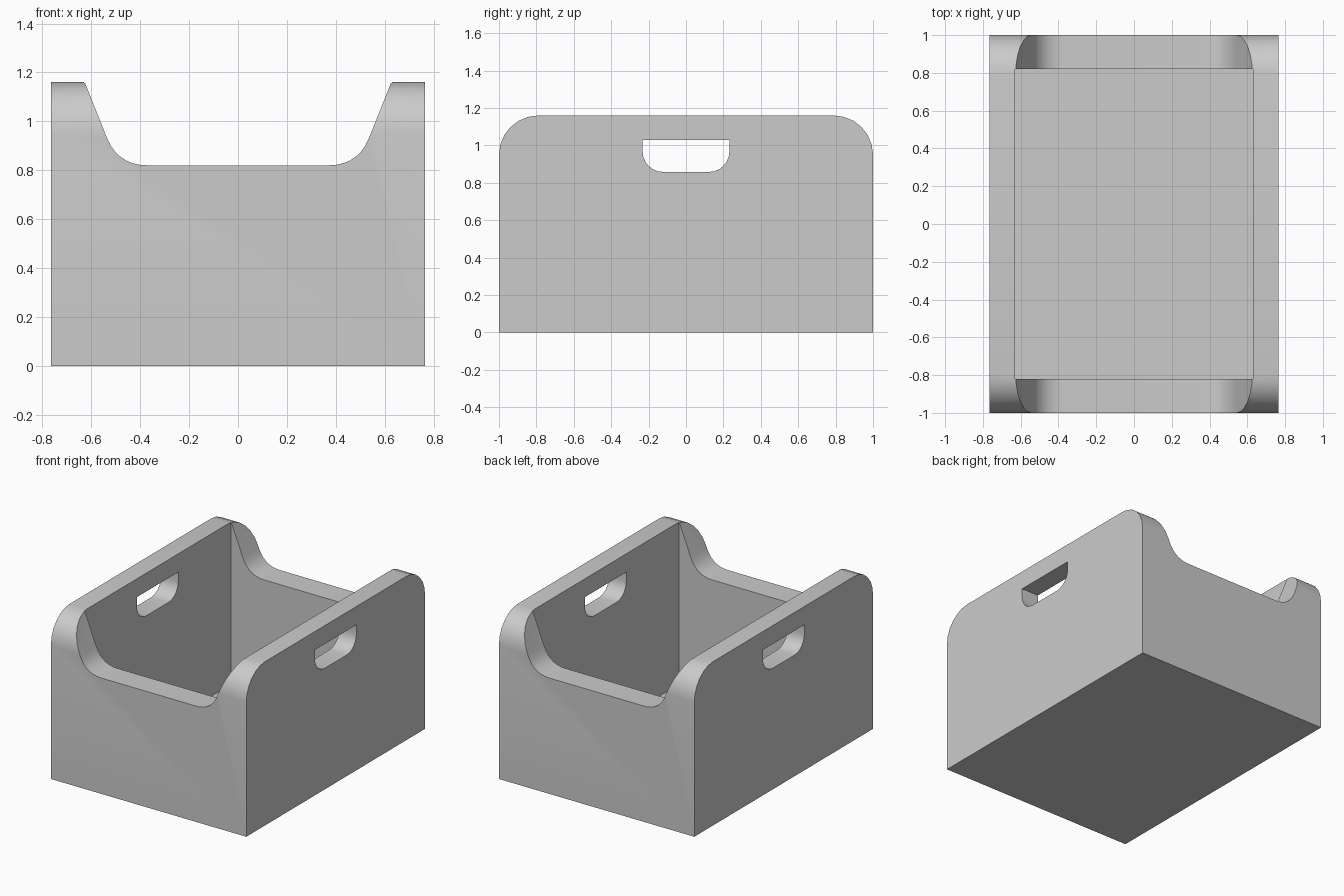
import bpy, bmesh, math

if "Cube" in bpy.data.objects:
    bpy.data.objects.remove(bpy.data.objects["Cube"])

W, D, H = 0.765, 1.0, 1.16      # outer half width, half depth, height
IW, ID = 0.63, 0.82             # cavity half sizes
FLOOR = 0.01


def prism(name, profile, axis, half):
    """Extrude a 2D profile symmetrically along x (profile y,z) or y (profile x,z)."""
    bm = bmesh.new()

    def place(p, t):
        return (t, p[0], p[1]) if axis == 'x' else (p[0], t, p[1])
    a = [bm.verts.new(place(p, -half)) for p in profile]
    b = [bm.verts.new(place(p, half)) for p in profile]
    bm.faces.new(a)
    bm.faces.new(b[::-1])
    n = len(a)
    for i in range(n):
        j = (i + 1) % n
        bm.faces.new((a[i], b[i], b[j], a[j]))
    bmesh.ops.recalc_face_normals(bm, faces=bm.faces)
    mesh = bpy.data.meshes.new(name)
    bm.to_mesh(mesh)
    bm.free()
    ob = bpy.data.objects.new(name, mesh)
    bpy.context.collection.objects.link(ob)
    return ob


def arc(cx, cz, r, a0, a1, n):
    return [(cx + r * math.cos(math.radians(a0 + (a1 - a0) * i / n)),
             cz + r * math.sin(math.radians(a0 + (a1 - a0) * i / n))) for i in range(n + 1)]


def curve(p0, c, p1, n):
    return [tuple((1 - t) ** 2 * a + 2 * t * (1 - t) * b + t * t * d
                  for a, b, d in zip(p0, c, p1)) for t in (i / n for i in range(n + 1))]


def mirrored(half):
    """Close a right-hand half profile by mirroring it to the left."""
    return half + [(-u, v) for u, v in reversed(half)]


# Crate body with rounded upper corners
crate = prism("crate", mirrored([(D, 0)] + arc(D - 0.21, H - 0.21, 0.21, 0, 90, 6)), 'x', W)

# Storage cavity
cavity = prism("cavity_cutter", [(-IW, FLOOR), (IW, FLOOR), (IW, 1.5), (-IW, 1.5)], 'y', ID)

# Low dip in the front and back walls
slope = (0.627 - 0.535) / (H - 0.93)
dip = prism("dip_cutter", mirrored(
    [(0.535 + slope * (1.4 - 0.93), 1.4)] + curve((0.535, 0.93), (0.49, 0.82), (0.37, 0.82), 7)),
    'y', 1.3)

# Hand holes through both side walls
handle = prism("handle_cutter", mirrored(
    [(0.232, 1.03)] + arc(0.122, 0.968, 0.11, 0, -90, 6)), 'x', 1.2)

bpy.context.view_layer.objects.active = crate
crate.select_set(True)
for cutter in (cavity, dip, handle):
    mod = crate.modifiers.new(cutter.name, 'BOOLEAN')
    mod.operation = 'DIFFERENCE'
    mod.solver = 'EXACT'
    mod.object = cutter
    cutter.hide_render = True
    bpy.ops.object.modifier_apply(modifier=mod.name)
    bpy.data.objects.remove(cutter, do_unlink=True)

bpy.ops.object.shade_smooth_by_angle(angle=math.radians(30))
